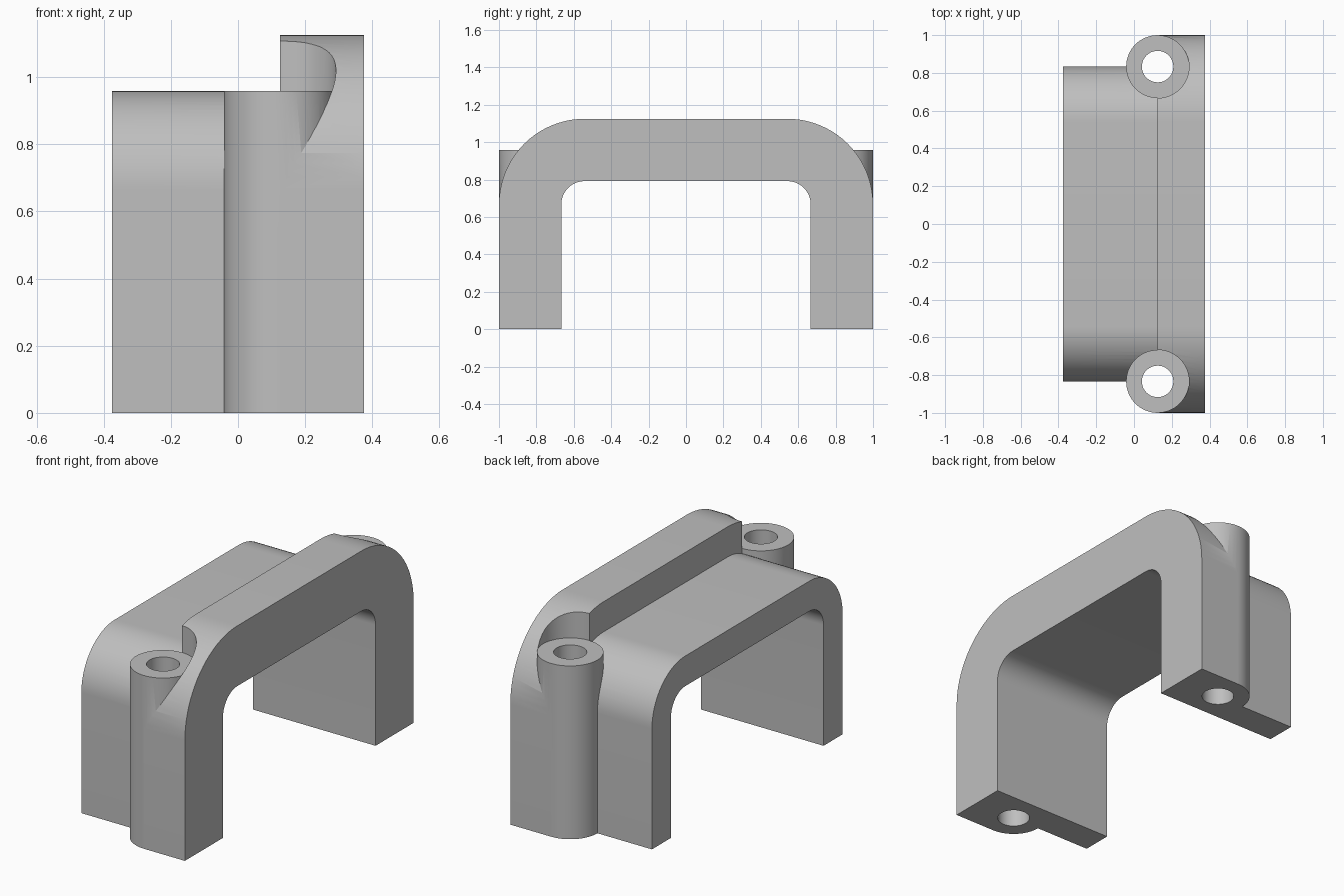
import bpy
import bmesh
from math import sin, cos, pi, radians

cube = bpy.data.objects.get("Cube")
if cube:
    bpy.data.objects.remove(cube, do_unlink=True)

# Main dimensions
CORNER_Y, CORNER_Z = 0.5417, 0.6667   # shared centre of all rounded corners
HIGH_R, LOW_R, INNER_R = 0.4583, 0.2917, 0.125
HALF_X, STEP_X = 0.375, 0.125
BOSS_Y, BOSS_R, HOLE_R, BOSS_TOP = 0.8333, 0.1667, 0.0833, 0.9583

grey = bpy.data.materials.new("light grey")
grey.use_nodes = True
colour = (0.52, 0.52, 0.52, 1)
grey.diffuse_color = colour
grey.node_tree.nodes["Principled BSDF"].inputs["Base Color"].default_value = colour


def prism(name, profile, offset):
    """Extrude a closed profile of 3D points along an offset."""
    bm = bmesh.new()
    face = bm.faces.new([bm.verts.new(p) for p in profile])
    top = bmesh.ops.extrude_face_region(bm, geom=[face])["geom"]
    bmesh.ops.translate(bm, vec=offset,
                        verts=[g for g in top if isinstance(g, bmesh.types.BMVert)])
    bmesh.ops.recalc_face_normals(bm, faces=bm.faces)
    mesh = bpy.data.meshes.new(name)
    bm.to_mesh(mesh)
    bm.free()
    mesh.materials.append(grey)
    obj = bpy.data.objects.new(name, mesh)
    bpy.context.collection.objects.link(obj)
    return obj


def arch(name, radius, x0, x1, bottom, steps=20):
    """Solid block along x with two rounded upper corners."""
    half = CORNER_Y + radius
    arc = [(CORNER_Y + radius * cos(i * pi / 2 / steps),
            CORNER_Z + radius * sin(i * pi / 2 / steps)) for i in range(steps + 1)]
    side = [(half, bottom)] + arc
    outline = side + [(-y, z) for y, z in reversed(side)]
    return prism(name, [(x0, y, z) for y, z in outline], (x1 - x0, 0, 0))


def cylinder(name, y, radius, z0, z1, steps=64):
    ring = [(STEP_X + radius * cos(2 * pi * i / steps),
             y + radius * sin(2 * pi * i / steps), z0) for i in range(steps)]
    return prism(name, ring, (0, 0, z1 - z0))


def combine(target, tool, operation):
    """Apply a boolean and discard the tool."""
    tool.hide_render = True
    bpy.context.view_layer.objects.active = target
    mod = target.modifiers.new(operation, "BOOLEAN")
    mod.operation, mod.solver, mod.object = operation, "EXACT", tool
    bpy.ops.object.modifier_apply(modifier=mod.name)
    bpy.data.objects.remove(tool, do_unlink=True)


# Low and high halves of the bracket; bottoms overshoot and are trimmed flat
bracket = arch("bracket", HIGH_R, STEP_X, HALF_X, -0.1)
combine(bracket, arch("low_half", LOW_R, -HALF_X, 0.3, -0.15), "UNION")

# Screw bosses at both ends
for y in (-BOSS_Y, BOSS_Y):
    combine(bracket, cylinder("boss", y, BOSS_R - 0.0002, -0.2, BOSS_TOP + 0.03), "UNION")

# Open the arch and trim the feet
combine(bracket, arch("tunnel", INNER_R, -1, 1, -0.5), "DIFFERENCE")
floor = [(-1, -2, -1), (1, -2, -1), (1, 2, -1), (-1, 2, -1)]
combine(bracket, prism("floor_trim", floor, (0, 0, 1)), "DIFFERENCE")

# Screw head clearances and through holes
for y in (-BOSS_Y, BOSS_Y):
    combine(bracket, cylinder("clearance", y, BOSS_R, BOSS_TOP, 1.5), "DIFFERENCE")
    combine(bracket, cylinder("hole", y, HOLE_R, -0.3, 1.6, 48), "DIFFERENCE")

bpy.ops.object.select_all(action="DESELECT")
bracket.select_set(True)
bpy.context.view_layer.objects.active = bracket
bpy.ops.object.shade_smooth_by_angle(angle=radians(25))
